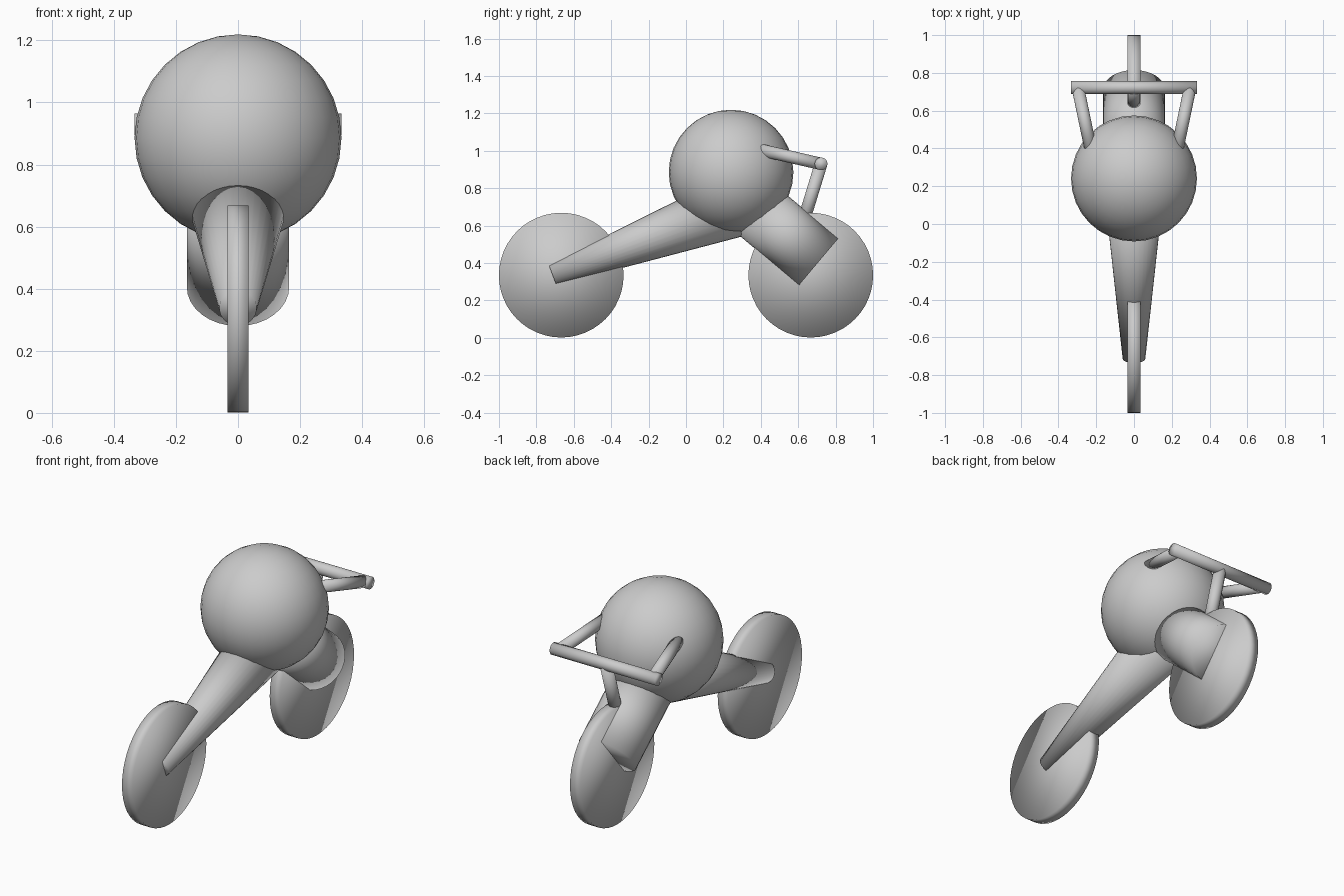
import bpy
from mathutils import Vector

if "Cube" in bpy.data.objects:
    bpy.data.objects.remove(bpy.data.objects["Cube"])

grey = bpy.data.materials.new("plain grey")
grey.diffuse_color = (0.6, 0.6, 0.6, 1)
grey.use_nodes = True
grey.node_tree.nodes["Principled BSDF"].inputs["Base Color"].default_value = grey.diffuse_color


def finish(name):
    """Name, colour and smooth the active object."""
    ob = bpy.context.object
    ob.name = name
    ob.data.materials.append(grey)
    bpy.ops.object.shade_smooth()
    return ob


def tube(name, a, b, r1, r2=None, sides=32):
    """Straight or tapered round tube from point a to point b."""
    a, b = Vector(a), Vector(b)
    bpy.ops.mesh.primitive_cone_add(
        vertices=sides, radius1=r1, radius2=r1 if r2 is None else r2,
        depth=(b - a).length, location=(a + b) / 2,
        rotation=(b - a).to_track_quat('Z', 'Y').to_euler())
    return finish(name)


# Wheels: plain thin discs
R, W = 0.3333, 0.0333
for name, y in (("front_wheel", -0.667), ("rear_wheel", 0.667)):
    tube(name, (-W, y, 0.335), (W, y, 0.335), R, sides=48)

# Round body
bpy.ops.mesh.primitive_uv_sphere_add(segments=32, ring_count=16, radius=R,
                                     location=(0, 0.241, 0.886))
finish("body")

# Tapered frame to one wheel, stout fork to the other
tube("tapered_frame", (0, -0.714, 0.337), (0, 0.245, 0.697), 0.06, 0.165)
tube("fork", (0, 0.709, 0.406), (0, 0.388, 0.676), 0.165)

# Handlebar, its stem and the two arms
tube("handlebar", (-R, 0.722, 0.93), (R, 0.722, 0.93), 0.034)
tube("handlebar_stem", (0, 0.722, 0.93), (0, 0.615, 0.58), 0.034)
for side, name in ((-1, "left_arm"), (1, "right_arm")):
    tube(name, (side * 0.23, 0.40, 1.004), (side * 0.297, 0.722, 0.93), 0.033)
